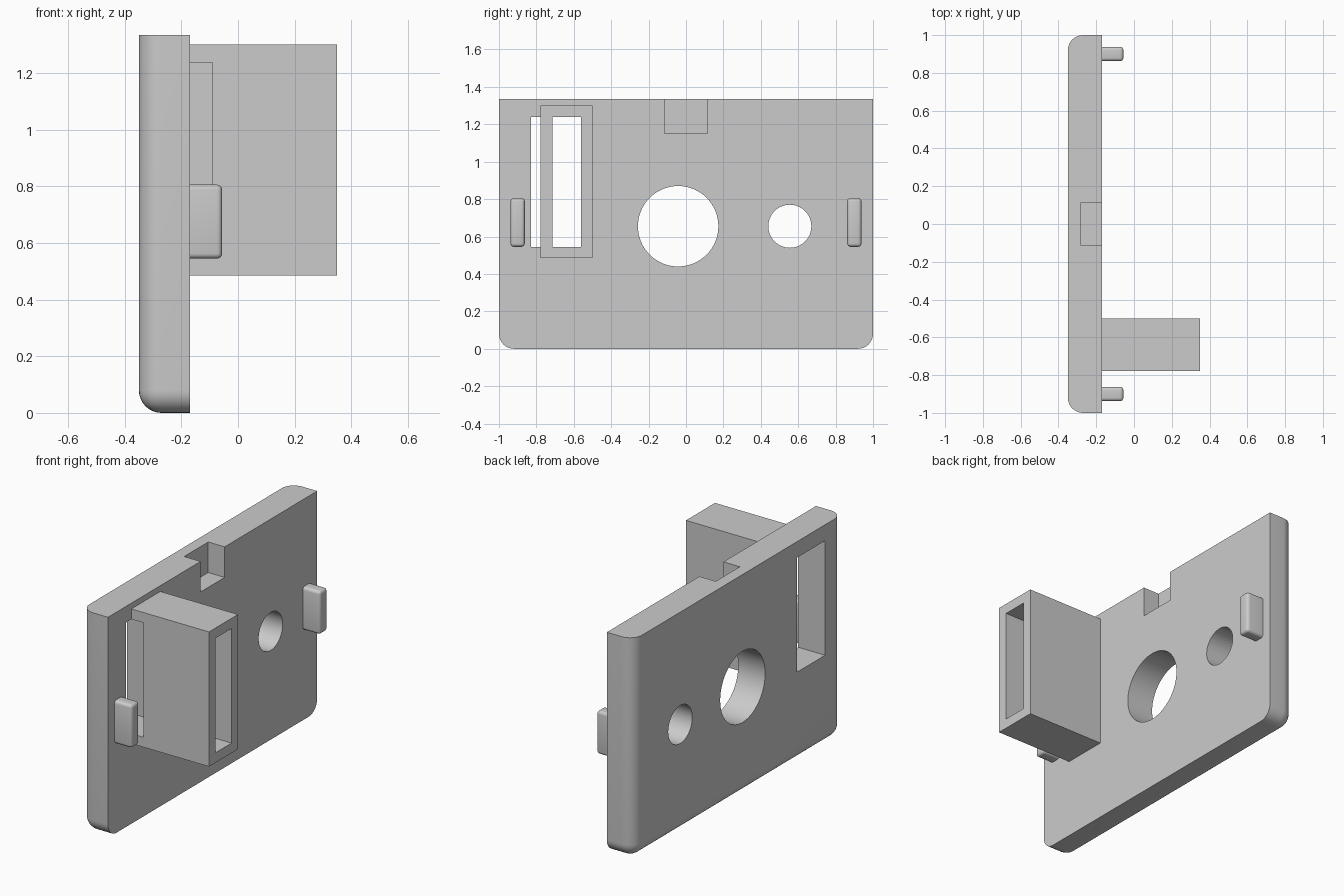
import bpy
import bmesh
from math import radians, pi

if "Cube" in bpy.data.objects:
    bpy.data.objects.remove(bpy.data.objects["Cube"])

GREY = (0.6, 0.6, 0.6, 1.0)
grey = bpy.data.materials.new("light grey plastic")
grey.use_nodes = True
grey.diffuse_color = GREY
grey.node_tree.nodes["Principled BSDF"].inputs["Base Color"].default_value = GREY

BACK, FACE = -0.35, -0.17     # the plate's two sides in x
HOLE_Z = 0.655


def box(name, x, y, z, radius=0, rounded=None, segments=6):
    """Box from (min, max) spans; edges passing the rounded test are bevelled."""
    bm = bmesh.new()
    bmesh.ops.create_cube(bm, size=1)
    for v in bm.verts:
        v.co = [s[0] if c < 0 else s[1] for c, s in zip(v.co, (x, y, z))]
    if radius:
        edges = [e for e in bm.edges if rounded(*e.verts)]
        bmesh.ops.bevel(bm, geom=edges, offset=radius, segments=segments,
                        profile=0.5, affect='EDGES', clamp_overlap=True)
    mesh = bpy.data.meshes.new(name)
    bm.to_mesh(mesh)
    bm.free()
    mesh.materials.append(grey)
    obj = bpy.data.objects.new(name, mesh)
    bpy.context.collection.objects.link(obj)
    return obj


def hole_cutter(y, radius):
    bpy.ops.mesh.primitive_cylinder_add(vertices=64, radius=radius, depth=1,
                                        location=(BACK, y, HOLE_Z), rotation=(0, pi / 2, 0))
    obj = bpy.context.object
    obj.data.materials.append(grey)
    return obj


def activate(obj):
    bpy.ops.object.select_all(action='DESELECT')
    obj.select_set(True)
    bpy.context.view_layer.objects.active = obj


def cut(obj, cutters):
    activate(obj)
    for cutter in cutters:
        mod = obj.modifiers.new("cut", 'BOOLEAN')
        mod.operation, mod.solver, mod.object = 'DIFFERENCE', 'EXACT', cutter
        bpy.ops.object.modifier_apply(modifier=mod.name)


def smooth(obj):
    activate(obj)
    bpy.ops.object.shade_smooth_by_angle(angle=radians(35))


def plate_edge(a, b):
    """Back rim and lower corners, leaving the top and the face rim sharp."""
    at_back = a.co.x < -0.3 and b.co.x < -0.3
    at_top = a.co.z > 1 and b.co.z > 1
    lower_corner = a.co.z < 0.1 and b.co.z < 0.1 and abs(a.co.x - b.co.x) > 0.1
    return (at_back and not at_top) or lower_corner


# Main parts
plate = box("plate", (BACK, FACE), (-1, 1), (0, 1.335), 0.08, plate_edge, 8)
sleeve = box("sleeve", (FACE, 0.35), (-0.777, -0.5), (0.485, 1.3))

# Openings: the wide slot runs a little way into the sleeve's side wall
slot = box("slot_cutter", (-0.5, -0.09), (-0.83, -0.562), (0.545, 1.238))
channel = box("channel_cutter", (-0.2, 0.5), (-0.715, -0.562), (0.545, 1.238))
notch = box("notch_cutter", (-0.28, 0), (-0.115, 0.115), (1.15, 1.5))
large_hole = hole_cutter(-0.042, 0.215)
small_hole = hole_cutter(0.555, 0.115)

cut(plate, [slot, notch, large_hole, small_hole])
cut(sleeve, [slot, channel])
for cutter in (slot, channel, notch, large_hole, small_hole):
    bpy.data.objects.remove(cutter)
smooth(plate)

# Rounded locating tabs at both ends
for name, y in (("right_tab", -0.9), ("left_tab", 0.9)):
    tab = box(name, (FACE, -0.056), (y - 0.038, y + 0.038), (0.545, 0.806), 0.018,
              lambda a, b: a.co.x > -0.1 or b.co.x > -0.1, 4)
    smooth(tab)
